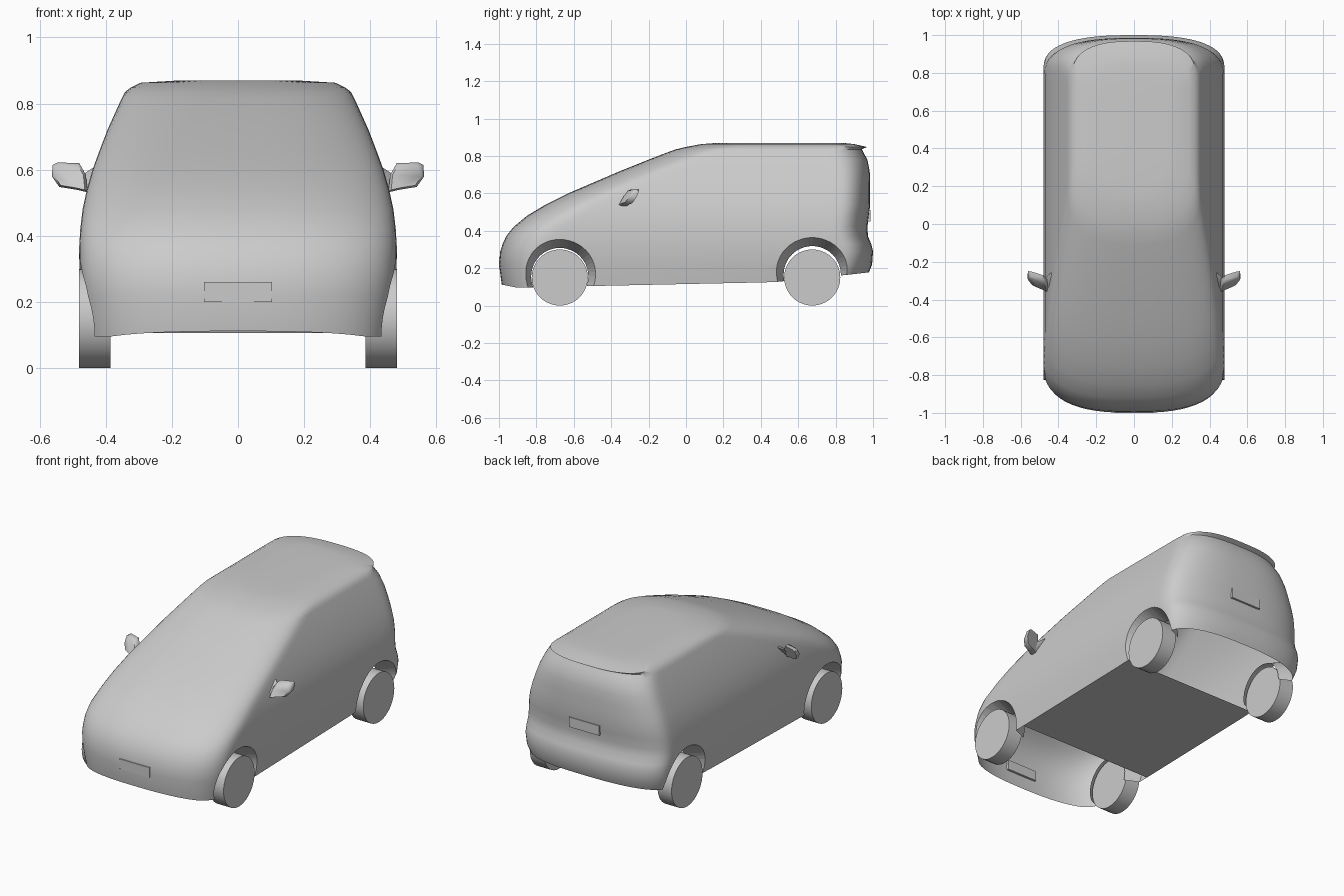
import bpy, bmesh, math
from mathutils import Vector

if "Cube" in bpy.data.objects:
    bpy.data.objects.remove(bpy.data.objects["Cube"])

ARCH_Y = 0.675


def new_object(name, bm, angle=40):
    bmesh.ops.recalc_face_normals(bm, faces=bm.faces)
    mesh = bpy.data.meshes.new(name)
    bm.to_mesh(mesh)
    bm.free()
    ob = bpy.data.objects.new(name, mesh)
    bpy.context.collection.objects.link(ob)
    smooth(ob, angle)
    return ob


def smooth(ob, angle):
    bpy.ops.object.select_all(action='DESELECT')
    ob.select_set(True)
    bpy.context.view_layer.objects.active = ob
    bpy.ops.object.shade_smooth_by_angle(angle=math.radians(angle))


def interp(table, y):
    for (a, za), (b, zb) in zip(table, table[1:]):
        if y <= b:
            return za + (zb - za) * max(0, (y - a) / (b - a))
    return table[-1][1]


# Plan-view half outline: rounded nose, straight flank, rounded tail
def half_outline(yf, yr, w, df, dr, n, arc=14, flank=20):
    pts = []
    for i in range(arc + 1):
        a = math.pi / 2 * i / arc
        pts.append((w * math.sin(a) ** (2 / n),
                    yf + df * (1 - max(0, math.cos(a)) ** (2 / n))))
    for i in range(1, flank):
        pts.append((w, yf + df + (yr - dr - yf - df) * i / flank))
    for i in range(arc, -1, -1):
        a = math.pi / 2 * i / arc
        pts.append((w * math.sin(a) ** (2 / n),
                    yr - dr * (1 - max(0, math.cos(a)) ** (2 / n))))
    return pts


# Body levels: height, front y, rear y, half width
LEVELS = [
    (0.10, -0.985, 0.978, 0.455), (0.22, -1.0, 0.995, 0.472),
    (0.29, -0.993, 1.0, 0.479), (0.33, -0.98, 0.99, 0.48),
    (0.37, -0.962, 0.973, 0.48), (0.42, -0.922, 0.97, 0.477),
    (0.48, -0.85, 0.978, 0.47), (0.54, -0.75, 0.985, 0.457),
    (0.60, -0.63, 0.985, 0.44), (0.66, -0.49, 0.985, 0.418),
    (0.72, -0.35, 0.982, 0.395), (0.78, -0.20, 0.97, 0.368),
    (0.815, -0.11, 0.95, 0.352), (0.835, -0.055, 0.94, 0.342),
    (0.848, 0.0, 0.968, 0.325), (0.863, 0.08, 0.90, 0.295),
    (0.870, 0.17, 0.84, 0.18),
]
SILL = [(-1, 0.115), (-0.9, 0.095), (-0.47, 0.105), (0.47, 0.125),
        (0.87, 0.165), (1, 0.18)]

bm = bmesh.new()
rings = []
for k, (z, yf, yr, w) in enumerate(LEVELS):
    df = 0.25 if z < 0.45 else 0.28
    half = half_outline(yf, yr, w, df, 0.18, 2.6)
    zs = [interp(SILL, y) if k == 0 else z for x, y in half]
    right = [bm.verts.new((x, y, zz)) for (x, y), zz in zip(half, zs)]
    left = [right[0]] + [bm.verts.new((-x, y, zz)) for (x, y), zz in
                         list(zip(half, zs))[1:-1]] + [right[-1]]
    rings.append((right, left))
for (r0, l0), (r1, l1) in zip(rings, rings[1:]):
    for a, b in ((r0, r1), (l0, l1)):
        for i in range(len(a) - 1):
            bm.faces.new((a[i], a[i + 1], b[i + 1], b[i]))
for r, l in (rings[0], rings[-1]):
    for i in range(len(r) - 1):
        vs = list(dict.fromkeys((r[i], r[i + 1], l[i + 1], l[i])))
        bm.faces.new(vs)
body = new_object("body_shell", bm)

# Wheel arches: tapered cutters leave a sloped liner
for sy in (-1, 1):
    for sx in (-1, 1):
        bpy.ops.mesh.primitive_cone_add(
            vertices=48, radius1=0.153, radius2=0.211, depth=0.14,
            location=(sx * 0.44, sy * ARCH_Y, 0.16 + 0.005 * sy),
            rotation=(0, sx * math.pi / 2, 0))
        cutter = bpy.context.object
        cutter.name = "arch_cutter"
        cutter.hide_render = True
        mod = body.modifiers.new("arch", 'BOOLEAN')
        mod.operation = 'DIFFERENCE'
        mod.solver = 'EXACT'
        mod.object = cutter
        bpy.context.view_layer.objects.active = body
        bpy.ops.object.modifier_apply(modifier=mod.name)
        bpy.data.objects.remove(cutter)

# Open the underside ahead of and behind the floor, and behind the wheels
bm = bmesh.new()
bm.from_mesh(body.data)
gone = []
for f in bm.faces:
    c, n = f.calc_center_median(), f.normal
    under = n.z < -0.9 and all(v.co.z < 0.19 for v in f.verts)
    disc = abs(n.x) > 0.99 and abs(abs(c.x) - 0.37) < 0.01
    if disc or (under and abs(c.y) > 0.47):
        gone.append(f)
bmesh.ops.delete(bm, geom=gone, context='FACES')
bm.to_mesh(body.data)
bm.free()
smooth(body, 40)

# Wheels
for sy, end in ((-1, "front"), (1, "rear")):
    for sx, side in ((-1, "left"), (1, "right")):
        bpy.ops.mesh.primitive_cylinder_add(
            vertices=40, radius=0.15, depth=0.095,
            location=(sx * 0.4325, sy * ARCH_Y, 0.15),
            rotation=(0, math.pi / 2, 0))
        bpy.context.object.name = f"{end}_{side}_wheel"
        smooth(bpy.context.object, 30)

# Door mirrors: slanted head plus wedge-shaped arm
HEAD = [(0.455, 0.532), (0.49, 0.54), (0.54, 0.548), (0.563, 0.58),
        (0.56, 0.615), (0.545, 0.622), (0.48, 0.62), (0.46, 0.585)]
ARM = [(0.43, -0.385, 0.54), (0.43, -0.25, 0.612), (0.425, -0.27, 0.615),
       (0.47, -0.315, 0.54), (0.47, -0.285, 0.585), (0.44, -0.33, 0.53)]
for sx, side in ((-1, "left"), (1, "right")):
    bm = bmesh.new()
    loops = []
    for off, s in ((-0.022, 0.85), (-0.008, 1), (0.018, 1)):
        loops.append([bm.verts.new((
            sx * (0.51 + (x - 0.51) * s),
            -0.315 + 0.3 * (x - 0.455) + 0.45 * (z - 0.58) + off,
            0.58 + (z - 0.58) * s)) for x, z in HEAD])
    for a, b in zip(loops, loops[1:]):
        for i in range(len(a)):
            j = (i + 1) % len(a)
            bm.faces.new((a[i], a[j], b[j], b[i]))
    bm.faces.new(loops[0])
    bm.faces.new(loops[-1])
    new_object(f"{side}_mirror_head", bm, 50)
    bm = bmesh.new()
    for x, y, z in ARM:
        bm.verts.new((sx * x, y, z))
    bmesh.ops.convex_hull(bm, input=bm.verts)
    new_object(f"{side}_mirror_arm", bm, 50)

# Number plates
for name, y, z in (("front_plate", -0.992, 0.23), ("rear_plate", 0.977, 0.48)):
    bpy.ops.mesh.primitive_cube_add(size=1, location=(0, y, z))
    plate = bpy.context.object
    plate.name = name
    plate.scale = (0.205, 0.018, 0.06)
